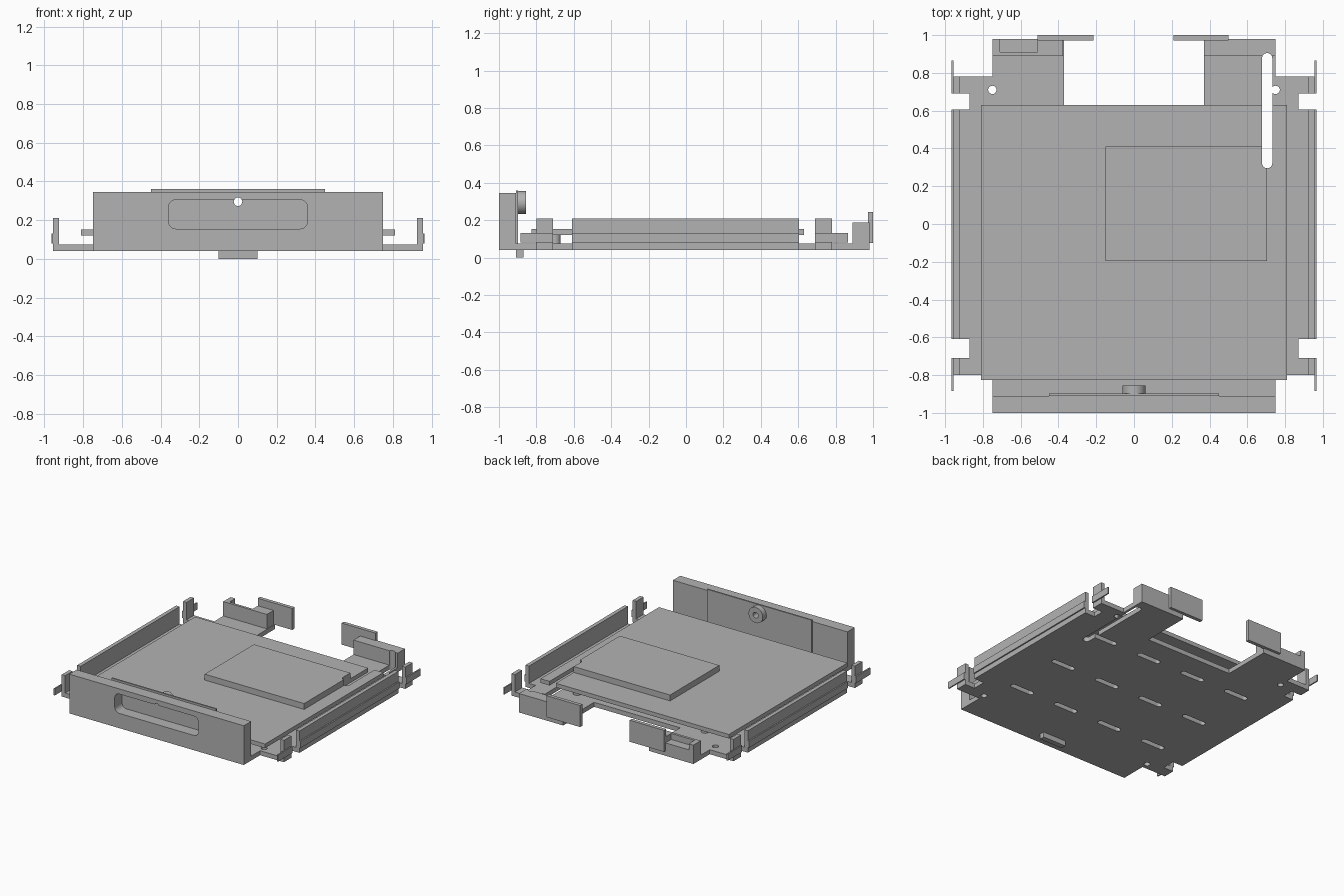
import bpy, bmesh, math
from mathutils import Vector, Matrix

cube = bpy.data.objects.get("Cube")
if cube:
    bpy.data.objects.remove(cube, do_unlink=True)

# Single sheet-metal grey
grey = bpy.data.materials.new("metal grey")
grey.use_nodes = True
colour = (0.45, 0.45, 0.45, 1)
grey.diffuse_color = colour
grey.node_tree.nodes["Principled BSDF"].inputs["Base Color"].default_value = colour


def finish(name, bm):
    bmesh.ops.recalc_face_normals(bm, faces=bm.faces)
    mesh = bpy.data.meshes.new(name)
    bm.to_mesh(mesh)
    bm.free()
    mesh.materials.append(grey)
    ob = bpy.data.objects.new(name, mesh)
    bpy.context.collection.objects.link(ob)
    return ob


def box(name, x, y, z):
    bm = bmesh.new()
    bmesh.ops.create_cube(bm, size=1)
    for v in bm.verts:
        v.co = Vector([lo + (c + 0.5) * (hi - lo)
                       for c, (lo, hi) in zip(v.co, (x, y, z))])
    return finish(name, bm)


def prism(name, outline, z0, z1):
    bm = bmesh.new()
    face = bm.faces.new([bm.verts.new((x, y, z0)) for x, y in outline])
    ext = bmesh.ops.extrude_face_region(bm, geom=[face])
    for v in ext["geom"]:
        if isinstance(v, bmesh.types.BMVert):
            v.co.z = z1
    return finish(name, bm)


def rounded(x, y, r, steps=6):
    """Outline of a rectangle with round corners."""
    points = []
    for i, (cx, cy) in enumerate(((x[1] - r, y[1] - r), (x[0] + r, y[1] - r),
                                  (x[0] + r, y[0] + r), (x[1] - r, y[0] + r))):
        for s in range(steps + 1):
            a = (i + s / steps) * math.pi / 2
            points.append((cx + r * math.cos(a), cy + r * math.sin(a)))
    return points


def rod(name, x, y, z, r, along_y=True):
    """Cylinder running along y, or along z when along_y is off."""
    span = y if along_y else z
    mid = (span[0] + span[1]) / 2
    spot = (x, mid, z) if along_y else (x, y, mid)
    turn = Matrix.Rotation(math.pi / 2, 4, 'X') if along_y else Matrix()
    bm = bmesh.new()
    bmesh.ops.create_cone(bm, cap_ends=True, segments=32, radius1=r, radius2=r,
                          depth=span[1] - span[0],
                          matrix=Matrix.Translation(spot) @ turn)
    return finish(name, bm)


def cut(targets, cutter):
    cutter.hide_render = True
    for ob in targets:
        mod = ob.modifiers.new("cut", 'BOOLEAN')
        mod.operation = 'DIFFERENCE'
        mod.solver = 'EXACT'
        mod.object = cutter
        bpy.context.view_layer.objects.active = ob
        bpy.ops.object.modifier_apply(modifier=mod.name)
    bpy.data.objects.remove(cutter, do_unlink=True)


# Base tray with corner notches and an open bay at the back
half = [(0.75, -1), (0.75, -0.8), (0.955, -0.8), (0.955, -0.71), (0.87, -0.71),
        (0.87, -0.61), (0.955, -0.61), (0.955, 0.605), (0.87, 0.605), (0.87, 0.69),
        (0.955, 0.69), (0.955, 0.78), (0.75, 0.78), (0.75, 0.98), (0.37, 0.98),
        (0.37, 0.6)]
base = prism("base_tray", half + [(-x, y) for x, y in reversed(half)], 0.04, 0.075)

# Vent slots and screw holes in the tray
for x in (-0.6, -0.2, 0.2, 0.6):
    for y in (-0.51, -0.06, 0.4):
        vent = rounded((x - 0.1, x + 0.1), (y - 0.02, y + 0.02), 0.0199)
        cut([base], prism("vent_cutter", vent, 0, 0.1))
for x in (-0.75, 0.75):
    for y in (-0.75, 0.71):
        cut([base], rod("screw_cutter", x, y, (0, 0.1), 0.022, False))

# Carried board with its raised cover, on standoffs
board = box("board", (-0.81, 0.81), (-0.825, 0.63), (0.12, 0.152))
cover = box("board_cover", (-0.15, 0.705), (-0.195, 0.41), (0.152, 0.198))
for x in (-0.55, 0.55):
    for y in (-0.7, 0.55):
        rod("standoff", x, y, (0.075, 0.12), 0.03, False)

# Side walls, corner posts and the outer rails
for side, s in (("left", 1), ("right", -1)):
    wall_x = sorted((s * 0.925, s * 0.955))
    rail_x = sorted((s * 0.955, s * 0.965))
    for part, wall_y, rail_y in (("wall", (-0.61, 0.605), (-0.61, 0.605)),
                                 ("front_post", (-0.8, -0.71), (-0.885, -0.71)),
                                 ("back_post", (0.69, 0.78), (0.69, 0.865))):
        box(f"{side}_{part}", wall_x, wall_y, (0.075, 0.21))
        box(f"{side}_{part}_rail", rail_x, rail_y, (0.08, 0.132))

# Rear blocks and their upright tabs
left_block = box("left_rear_block", (0.37, 0.75), (0.89, 0.98), (0.075, 0.187))
right_block = box("right_rear_block", (-0.75, -0.375), (0.89, 0.98), (0.075, 0.187))
cut([right_block], box("block_cutter", (-0.71, -0.51), (0.91, 1.1), (0.14, 0.3)))
box("left_rear_tab", (0.21, 0.5), (0.972, 1), (0.078, 0.245))
box("right_rear_tab", (-0.51, -0.215), (0.972, 1), (0.078, 0.245))

# Long cable slot through board, cover, tray and block
slot = prism("slot_cutter", rounded((0.678, 0.732), (0.295, 0.905), 0.0269), 0, 0.3)
cut([base, board, cover, left_block], slot)

# Front panel with a rounded handle window
panel = box("front_panel", (-0.75, 0.75), (-1, -0.91), (0.04, 0.345))
window = prism("window_cutter", rounded((-0.36, 0.36), (0.155, 0.305), 0.04), -0.1, 0.1)
window.data.transform(Matrix.Translation((0, -0.95, 0)) @ Matrix.Rotation(math.pi / 2, 4, 'X'))
cut([panel], window)

# Backing plate with a shallow recess, bottom latch and round lock
plate = box("backing_plate", (-0.45, 0.45), (-0.91, -0.898), (0.075, 0.36))
cut([plate], box("recess_cutter", (-0.36, 0.36), (-0.903, -0.8), (0.1, 0.3)))
box("bottom_latch", (-0.1, 0.1), (-0.91, -0.87), (0, 0.04))
lock = rod("lock_ring", 0, (-0.905, -0.855), 0.295, 0.061)
cut([panel, plate, lock], rod("lock_cutter", 0, (-1.1, -0.7), 0.295, 0.022))

# Smooth the round lock, keeping its rims sharp
bpy.ops.object.select_all(action='DESELECT')
lock.select_set(True)
bpy.context.view_layer.objects.active = lock
bpy.ops.object.shade_smooth_by_angle(angle=math.radians(30))
